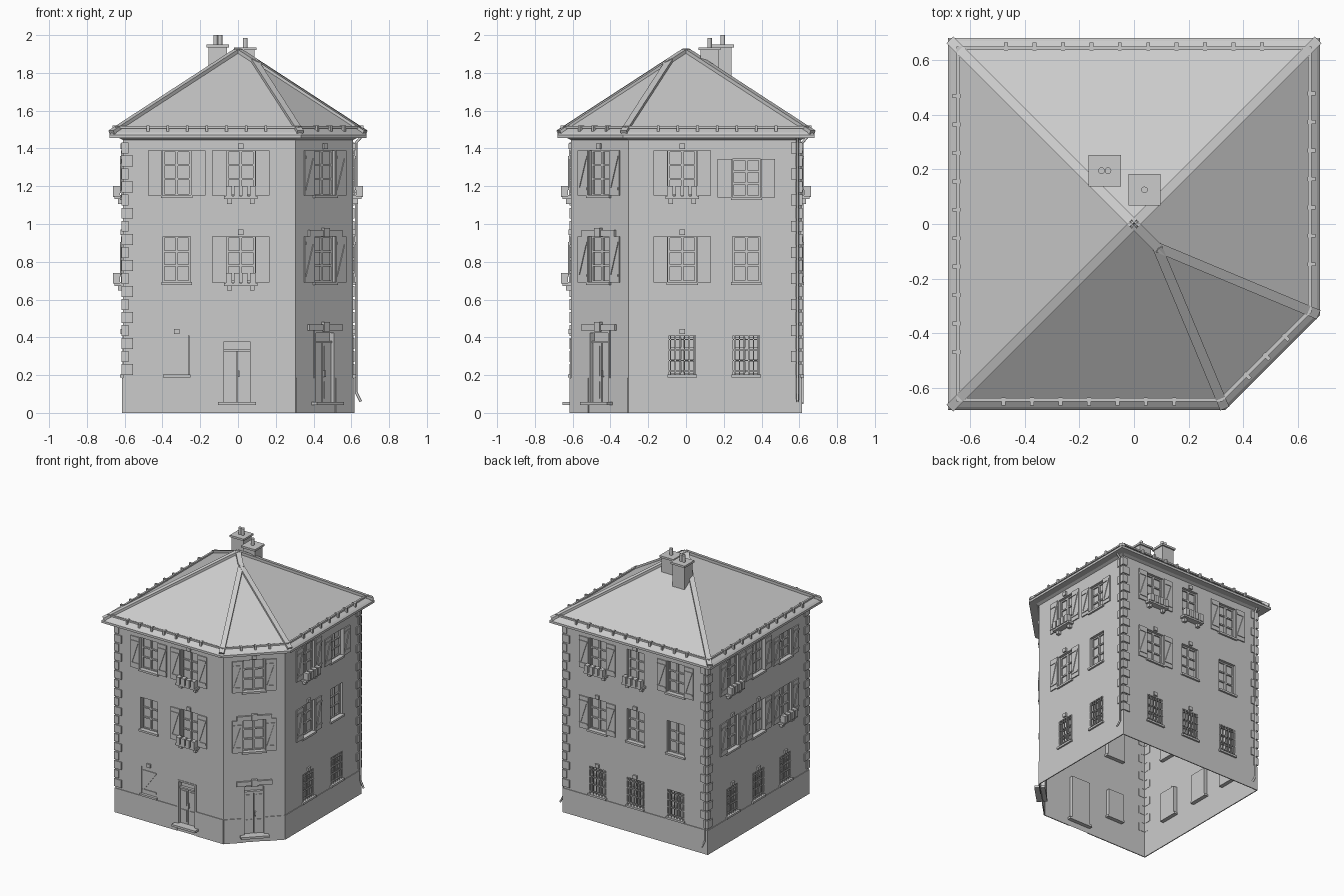
import bpy, bmesh, math
from mathutils import Matrix, Vector

if "Cube" in bpy.data.objects:
    bpy.data.objects.remove(bpy.data.objects["Cube"])

H, S = 0.61, 0.915            # half width of the walls, chamfer line x - y = S
parts = {}                    # one bmesh per named part

def bm_of(name):
    return parts.setdefault(name, bmesh.new())

def box(name, M, u, z, w):
    """Box in wall space: u along the wall, z up, w outwards."""
    c = [(a[0] + a[1]) / 2 for a in (u, w, z)]
    s = [abs(a[1] - a[0]) for a in (u, w, z)]
    bmesh.ops.create_cube(bm_of(name), size=1,
                          matrix=M @ Matrix.Translation(c) @ Matrix.Diagonal((*s, 1)))

def beam(name, a, b, up, width, height):
    a, b = Vector(a), Vector(b)
    d = b - a
    side = d.cross(Vector(up)).normalized()
    n = side.cross(d).normalized()
    R = Matrix((d, side * width, n * height)).transposed().to_4x4()
    R.translation = (a + b) / 2
    bmesh.ops.create_cube(bm_of(name), size=1, matrix=R)

def face(name, pts):
    bm = bm_of(name)
    bm.faces.new([bm.verts.new(p) for p in pts])

def frame(ox, oy, nx, ny):
    """Matrix with columns (along, outward, up, origin)."""
    n = Vector((nx, ny, 0)).normalized()
    up = Vector((0, 0, 1))
    M = Matrix((up.cross(n), n, up)).transposed().to_4x4()
    M.translation = (ox, oy, 0)
    return M

def foot(r):
    c = S + (r - H) * math.sqrt(2) - r
    return [(-r, -r), (c, -r), (r, -c), (r, r), (-r, r)]

def ring(name, profile):
    """Sweep a closed (offset, z) profile around the footprint."""
    loops = [[(*p, z) for p in foot(r)] for r, z in profile]
    for i in range(len(loops)):
        A, B = loops[i], loops[(i + 1) % len(loops)]
        for j in range(5):
            k = (j + 1) % 5
            face(name, [A[j], A[k], B[k], B[j]])

TOP, MID, LOW = (1.15, 1.39), (0.69, 0.935), (0.2, 0.41)
TOP2 = (1.14, 1.345)
m = S / 2
# wall: frame, extent, openings (centre, z range, half width, features)
# features: s shutters, f flower box, b bars, c closed shutter, d door, k keystone
walls = [
    (frame(0, -H, 0, -1), (-H, 0.305), [
        (-.325, TOP, .075, "s"), (.015, TOP, .075, "sfk"), (-.325, MID, .073, ""),
        (.015, MID, .075, "sfk"), (-.325, LOW, .065, "ck"), (-.005, (.055, .39), .08, "dt")]),
    (frame(H, 0, 1, 0), (-0.305, H), [
        (-.02, TOP, .075, "sfk"), (.32, TOP2, .075, "s"), (-.02, MID, .075, "sk"),
        (.32, MID, .073, ""), (-.02, LOW, .07, "bk"), (.32, LOW, .07, "b")]),
    (frame(0, H, 0, 1), (-H, H), [
        (-.32, TOP, .075, "sf"), (0, TOP, .07, "fk"), (.34, TOP, .075, "s"),
        (-.32, MID, .075, "sk"), (0, MID, .073, "k"), (.34, MID, .073, ""),
        (-.32, LOW, .07, "bk"), (0, LOW, .07, "bk"), (.34, LOW, .07, "b")]),
    (frame(-H, 0, -1, 0), (-H, H), [
        (-.31, TOP, .075, "sf"), (0, TOP, .075, "sk"), (.33, TOP2, .075, "s"),
        (-.31, MID, .075, "sk"), (0, MID, .075, "sk"), (.33, MID, .075, "sf"),
        (-.31, LOW, .07, "bk"), (0, LOW, .07, "bk"), (.33, LOW, .07, "bk")]),
    (frame(m, -m, 1, -1), (-.2157, .2157), [
        (0, TOP, .078, "sk"), (0, MID, .078, "slk"), (0, (.055, .435), .08, "dl")]),
]

def shutter(M, u0, u1, z, w):
    box("shutters", M, (u0, u1), z, (w, w + .008))
    up = M.to_3x3() @ Vector((0, 1, 0))
    h = z[1] - z[0]
    za, zb = z[0] + .15 * h, z[1] - .15 * h
    for zz in (za, zb):
        box("shutters", M, (u0 + .004, u1 - .004), (zz - .006, zz + .006), (w + .006, w + .013))
    beam("shutters", M @ Vector((u0 + .01, w + .01, za)), M @ Vector((u1 - .01, w + .01, zb)),
         up, .01, .006)

def opening(M, c, z, hw, f):
    a, b, (z0, z1) = c - hw, c + hw, z
    D = -.03
    P = lambda u, w, h: M @ Vector((u, w, h))
    # jambs and pane
    loop = [(a, z0), (b, z0), (b, z1), (a, z1)]
    for (u, h), (v, k) in zip(loop, loop[1:] + loop[:1]):
        face("walls", [P(u, 0, h), P(v, 0, k), P(v, D, k), P(u, D, h)])
    face("panes", [P(u, D, h) for u, h in loop])
    if "k" in f:
        box("keystones", M, (c - .015, c + .015), (z1 + .008, z1 + .035), (-.002, .012))
    if "l" in f:      # heavy stone lintel and jambs
        box("lintels", M, (a - .045, b + .045), (z1, z1 + .033), (-.002, .014))
        box("lintels", M, (c - .02, c + .02), (z1 - .004, z1 + .045), (-.002, .02))
    if "d" in f:      # door leaf, frame, step, handle
        for u in ((a, a + .012), (b - .012, b)):
            box("door_frames", M, u, z, (D, .004))
        box("door_frames", M, (a, b), (z1 - .012, z1), (D, .004))
        top = z1 - .06
        box("door_frames", M, (a, b), (top - .006, top + .006), (D, -.01))
        for u in ((a + .012, c - .002), (c + .002, b - .012)):
            box("doors", M, u, (z0, top), (D, -.018))
            for q in ((z0 + .02, z0 + .11), (z0 + .14, top - .02)):
                box("doors", M, (u[0] + .012, u[1] - .012), q, (D, -.013))
        box("door_handles", M, (c + .006, c + .014), (.19, .225), (-.02, -.004))
        box("door_steps", M, (a - .02, b + .02), (.042, .058), (D, .045))
        return
    # sill, sash frame and glazing bars
    box("sills", M, (a - .008, b + .008), (z0 - .012, z0 + .003), (D, .014))
    for u in ((a, a + .01), (b - .01, b), (c - .007, c + .007)):
        box("window_frames", M, u, z, (D, -.018))
    for k in (0, .36, .68, 1):
        h = z0 + .005 + k * (z1 - z0 - .01)
        box("window_frames", M, (a, b), (h - .005, h + .005), (D, -.02))
    if "s" in f:
        shutter(M, a - .077, a - .002, z, .002)
        shutter(M, b + .002, b + .077, z, .002)
    if "c" in f:
        shutter(M, a + .002, b - .002, z, -.014)
    if "b" in f:
        for i in range(6):
            u = a + .008 + i * (2 * hw - .016) / 5
            box("window_bars", M, (u - .003, u + .003), z, (-.006, .001))
        for k in (.1, .37, .63, .9):
            h = z0 + k * (z1 - z0)
            box("window_bars", M, (a, b), (h - .003, h + .003), (-.007, .002))
    if "f" in f:
        h = z0 - .018
        box("flower_boxes", M, (c - .088, c + .088), (h, h + .016), (0, .045))
        for u in (-.06, .06):
            box("flower_boxes", M, (c + u - .012, c + u + .012), (h - .025, h), (0, .025))
        for i in range(4):
            u = c - .063 + i * .042
            box("flower_boxes", M, (u - .015, u + .015), (h + .012, h + .068), (.014, .052))

for M, (lo, hi), ops in walls:
    # wall skin as a grid with holes
    us = sorted({lo, hi} | {round(o[0] + s * o[2], 4) for o in ops for s in (-1, 1)})
    zs = sorted({0, 1.48} | {h for o in ops for h in o[1]})
    for u0, u1 in zip(us, us[1:]):
        for z0, z1 in zip(zs, zs[1:]):
            cu, cz = (u0 + u1) / 2, (z0 + z1) / 2
            if not any(abs(cu - o[0]) < o[2] and o[1][0] < cz < o[1][1] for o in ops):
                face("walls", [M @ Vector(p) for p in
                               ((u0, 0, z0), (u1, 0, z0), (u1, 0, z1), (u0, 0, z1))])
    for o in ops:
        opening(M, *o)
    # plinth with gaps at doors
    cuts = [lo - .004] + [o[0] + s * o[2] for o in ops if "d" in o[3] for s in (-1, 1)] + [hi + .004]
    for u0, u1 in zip(cuts[::2], cuts[1::2]):
        box("plinth", M, (u0, u1), (0, .185), (-.002, .005))
    # quoins on the square corners
    for end, s in ((lo, 1), (hi, -1)):
        if abs(abs(end) - H) < .001:
            for i in range(18):
                z = .2 + i * .069
                w = .055 if (i % 2 == 0) == (s > 0) else .03
                box("quoins", M, (end - s * .008, end + s * w), (z, z + .058), (-.002, .008))

# eaves cornice and roof planes
ring("cornice", [(.60, 1.44), (.63, 1.455), (.68, 1.455), (.68, 1.472), (.665, 1.487), (.60, 1.487)])
R, ZE, ZA, T = .67, 1.485, 1.92, .085
K = (ZA - ZE) / R
e = [(*p, ZE) for p in foot(R)]
apex, split = (0, 0, ZA), (T, -T, ZA - K * T)
for f in ((e[0], e[1], split, apex), (e[1], e[2], split), (e[2], e[3], apex, split),
          (e[3], e[4], apex), (e[4], e[0], apex)):
    face("roof", f)
for p in e:                   # hip caps
    beam("hip_caps", p, split if p in e[1:3] else apex, (0, 0, 1), .036, .022)
beam("hip_caps", split, apex, (0, 0, 1), .036, .022)

# eave rail with posts
ring("eave_rail", [(.636, 1.506), (.65, 1.506), (.65, 1.518), (.636, 1.518)])
q = foot(.652)
for i in range(5):
    a, b = Vector((*q[i], 0)), Vector((*q[(i + 1) % 5], 0))
    L = (b - a).length
    d = (b - a).normalized()
    M = frame(*((a + b) / 2).xy, d.y, -d.x)
    n = max(3, round((L - .26) / .104))
    for j in range(n):
        u = (j - (n - 1) / 2) * (.104 if n > 3 else .1)
        box("rail_posts", M, (u - .007, u + .007), (1.49, 1.522), (-.018, .012))

# chimneys with caps and pots
I = Matrix.Identity(4)
for x, y, zt, pots in ((-.107, .195, 1.95, (-.012, .012)), (.038, .125, 1.935, (0,))):
    box("chimneys", I, (x - .05, x + .05), (1.68, zt - .01), (y - .047, y + .047))
    box("chimney_caps", I, (x - .059, x + .059), (zt - .015, zt), (y - .058, y + .058))
    for dx in pots:
        bmesh.ops.create_cone(bm_of("chimney_pots"), cap_ends=True, segments=12, radius1=.012,
                              radius2=.012, depth=.05,
                              matrix=Matrix.Translation((x + dx, y, zt + .025)))

for name, bm in parts.items():
    bmesh.ops.remove_doubles(bm, verts=bm.verts, dist=.0001)
    if name != "walls":
        bmesh.ops.recalc_face_normals(bm, faces=bm.faces)
    me = bpy.data.meshes.new(name)
    bm.to_mesh(me)
    bpy.context.collection.objects.link(bpy.data.objects.new(name, me))

# downpipes
for name, pts in (("downpipe_right", [(.66, .59, 1.47), (.625, .59, 1.43), (.625, .59, .11), (.65, .59, .06)]),
                  ("downpipe_back", [(-.59, .65, 1.47), (-.59, .616, 1.43), (-.59, .616, .1), (-.565, .616, .05)])):
    cu = bpy.data.curves.new(name, "CURVE")
    cu.dimensions, cu.bevel_depth, cu.bevel_resolution = "3D", .007, 2
    sp = cu.splines.new("POLY")
    sp.points.add(len(pts) - 1)
    for p, co in zip(sp.points, pts):
        p.co = (*co, 1)
    bpy.context.collection.objects.link(bpy.data.objects.new(name, cu))
